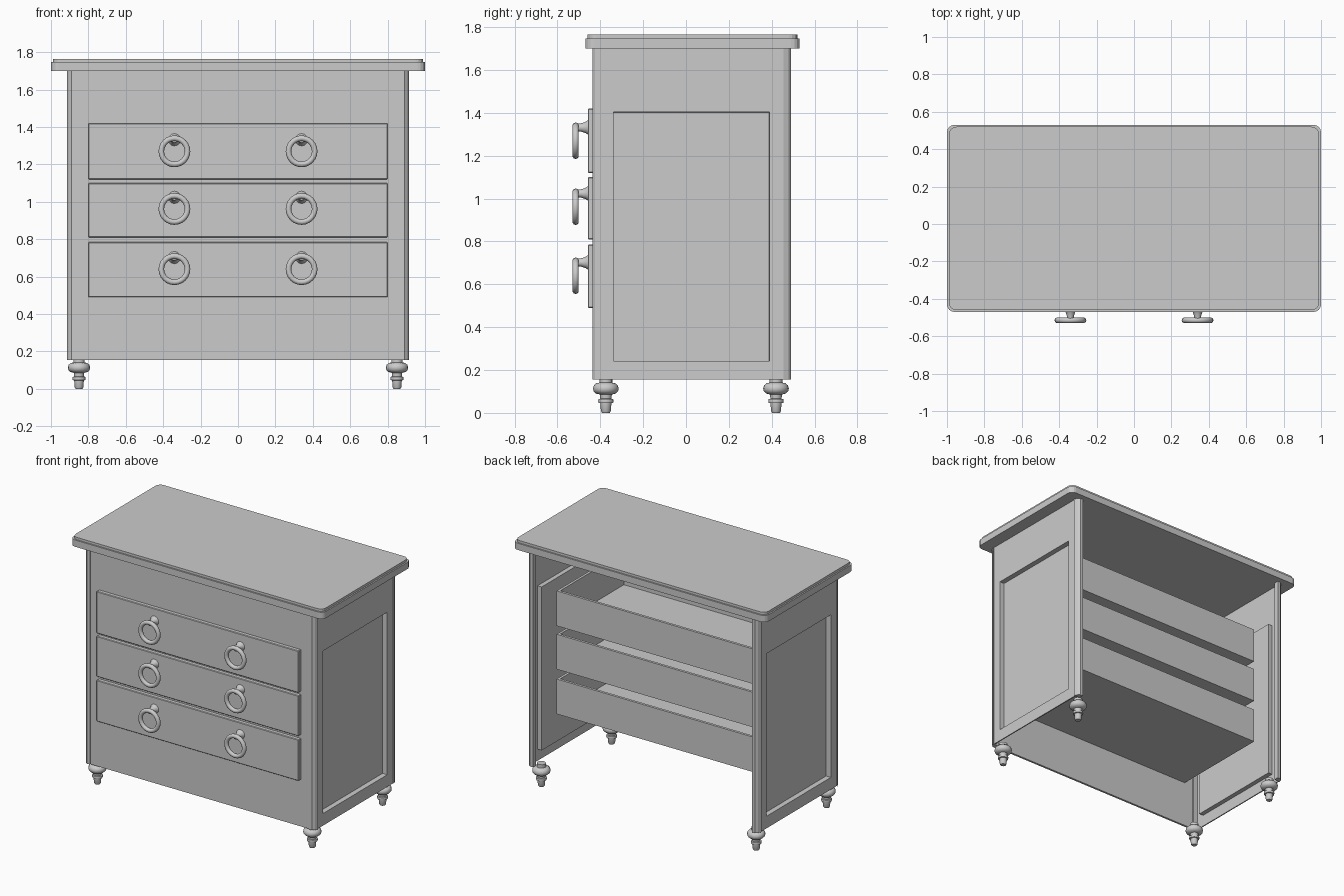
import bpy, bmesh, math
from mathutils import Matrix

if "Cube" in bpy.data.objects:
    bpy.data.objects.remove(bpy.data.objects["Cube"], do_unlink=True)

grey = bpy.data.materials.new("plain_grey")
grey.use_nodes = True
grey.diffuse_color = (0.6, 0.6, 0.6, 1)
grey.node_tree.nodes["Principled BSDF"].inputs["Base Color"].default_value = (0.6, 0.6, 0.6, 1)


def finish(name, bm, smooth=False):
    bmesh.ops.recalc_face_normals(bm, faces=bm.faces)
    mesh = bpy.data.meshes.new(name)
    bm.to_mesh(mesh)
    bm.free()
    mesh.materials.append(grey)
    ob = bpy.data.objects.new(name, mesh)
    bpy.context.collection.objects.link(ob)
    if smooth:
        bpy.ops.object.select_all(action="DESELECT")
        ob.select_set(True)
        bpy.context.view_layer.objects.active = ob
        bpy.ops.object.shade_smooth_by_angle(angle=math.radians(40))
    return ob


def add_box(bm, x0, x1, y0, y1, z0, z1):
    m = Matrix.Translation(((x0 + x1) / 2, (y0 + y1) / 2, (z0 + z1) / 2))
    bmesh.ops.create_cube(bm, size=1, matrix=m @ Matrix.Diagonal((x1 - x0, y1 - y0, z1 - z0, 1)))


def box(name, *size):
    bm = bmesh.new()
    add_box(bm, *size)
    return finish(name, bm)


def add_prism(bm, outline, z0, z1):
    low = [bm.verts.new((x, y, z0)) for x, y in outline]
    high = [bm.verts.new((x, y, z1)) for x, y in outline]
    bridge(bm, low, high)
    bm.faces.new(low)
    bm.faces.new(high)


def bridge(bm, a, b):
    n = len(a)
    for i in range(n):
        j = (i + 1) % n
        bm.faces.new((a[i], a[j], b[j], b[i]))


def rounded_rect(hx, hy, cy, r, steps=4):
    pts = []
    for k, (sx, sy) in enumerate([(1, 1), (-1, 1), (-1, -1), (1, -1)]):
        for i in range(steps + 1):
            a = math.pi / 2 * (k + i / steps)
            pts.append((sx * (hx - r) + r * math.cos(a), cy + sy * (hy - r) + r * math.sin(a)))
    return pts


def turned(name, profile, place, sides=16):
    """Revolve (radius, height) points about the local z axis."""
    bm = bmesh.new()
    rings = []
    for r, h in profile:
        rings.append([bm.verts.new((r * math.cos(2 * math.pi * i / sides),
                                    r * math.sin(2 * math.pi * i / sides), h)) for i in range(sides)])
    for a, b in zip(rings, rings[1:]):
        bridge(bm, a, b)
    bm.faces.new(rings[0])
    bm.faces.new(rings[-1])
    bmesh.ops.transform(bm, matrix=place, verts=bm.verts)
    return finish(name, bm, True)


def ring(name, place, major, minor, around=24, tube=10):
    bm = bmesh.new()
    loops = []
    for i in range(around):
        a = 2 * math.pi * i / around
        loop = []
        for k in range(tube):
            b = 2 * math.pi * k / tube
            r = major + minor * math.cos(b)
            loop.append(bm.verts.new((r * math.cos(a), minor * math.sin(b), r * math.sin(a))))
        loops.append(loop)
    for i in range(around):
        bridge(bm, loops[i], loops[(i + 1) % around])
    bmesh.ops.transform(bm, matrix=place, verts=bm.verts)
    return finish(name, bm, True)


BASE, UNDER = 0.155, 1.70
FRONT, MID_Y = -0.437, 0.027

# Table top: rounded slab with a slightly smaller raised layer
bm = bmesh.new()
add_prism(bm, rounded_rect(1.0, 0.5, 0.03, 0.04), UNDER, 1.748)
add_prism(bm, rounded_rect(0.99, 0.49, 0.03, 0.04), 1.748, 1.765)
finish("table_top", bm)

# Front panel
box("front_panel", -0.88, 0.88, -0.43, -0.415, BASE, UNDER)

# Corner posts with a rounded outer edge
post = [(0.867, -0.402), (0.867, FRONT), (0.89, FRONT), (0.905, -0.425), (0.915, -0.402)]
for sx, side in ((1, "left"), (-1, "right")):
    for back in (False, True):
        bm = bmesh.new()
        pts = [(sx * x, 2 * MID_Y - y if back else y) for x, y in post]
        add_prism(bm, pts, BASE, UNDER)
        finish(f"{'back' if back else 'front'}_{side}_post", bm)

# Side panels with one sunk rectangle that bulges on the inside
for sx, side in ((1, "left"), (-1, "right")):
    bm = bmesh.new()

    def loop(x, y0, y1, z0, z1):
        return [bm.verts.new((sx * x, y, z)) for y, z in ((y0, z0), (y1, z0), (y1, z1), (y0, z1))]

    outer = loop(0.905, -0.41, 0.46, BASE, UNDER)
    rim = loop(0.905, -0.34, 0.39, 0.24, 1.405)
    sunk = loop(0.87, -0.34, 0.39, 0.24, 1.405)
    bridge(bm, outer, rim)
    bridge(bm, rim, sunk)
    bm.faces.new(sunk)
    panel = finish(f"{side}_side_panel", bm)
    solid = panel.modifiers.new("thickness", "SOLIDIFY")
    solid.thickness = 0.008
    solid.offset = 0

# Turned feet
foot = [(0.018, 0), (0.023, 0.008), (0.026, 0.045), (0.034, 0.047), (0.036, 0.055), (0.034, 0.064),
        (0.026, 0.066), (0.028, 0.086), (0.046, 0.09), (0.057, 0.101), (0.06, 0.114),
        (0.056, 0.128), (0.045, 0.138), (0.03, 0.141), (0.03, 0.165)]
for sx, side in ((1, "left"), (-1, "right")):
    for y, end in ((-0.374, "front"), (0.42, "back")):
        turned(f"{end}_{side}_foot", foot, Matrix.Translation((sx * 0.85, y, 0)))

# Drawers: raised front, open box behind it, two ring pulls
drawers = (("lower", 0.49, 0.785, 0.64), ("middle", 0.81, 1.10, 0.962), ("upper", 1.12, 1.42, 1.27))
for level, z0, z1, pull_z in drawers:
    face = box(f"{level}_drawer_front", -0.8, 0.8, -0.458, -0.42, z0, z1)
    bevel = face.modifiers.new("soft_edge", "BEVEL")
    bevel.width = 0.004
    bevel.segments = 1

    rim_z, back_y, t = z0 + 0.25, 0.32, 0.018
    bm = bmesh.new()
    add_box(bm, -0.8, 0.8, -0.42, back_y, z0, z0 + t)
    add_box(bm, -0.8, 0.8, back_y - t, back_y, z0, rim_z)
    for sx in (1, -1):
        x0, x1 = sorted((sx * 0.8, sx * (0.8 - t)))
        add_box(bm, x0, x1, -0.42, back_y, z0, rim_z)
    finish(f"{level}_drawer_box", bm)

    for sx, side in ((1, "left"), (-1, "right")):
        x = sx * 0.34
        ring(f"{level}_{side}_ring_pull", Matrix.Translation((x, -0.515, pull_z)), 0.07, 0.015)
        stem = [(0.034, 0), (0.026, 0.012), (0.02, 0.03), (0.016, 0.058)]
        place = Matrix.Translation((x, -0.457, pull_z + 0.062)) @ Matrix.Rotation(math.pi / 2, 4, "X")
        turned(f"{level}_{side}_pull_stem", stem, place, 12)
